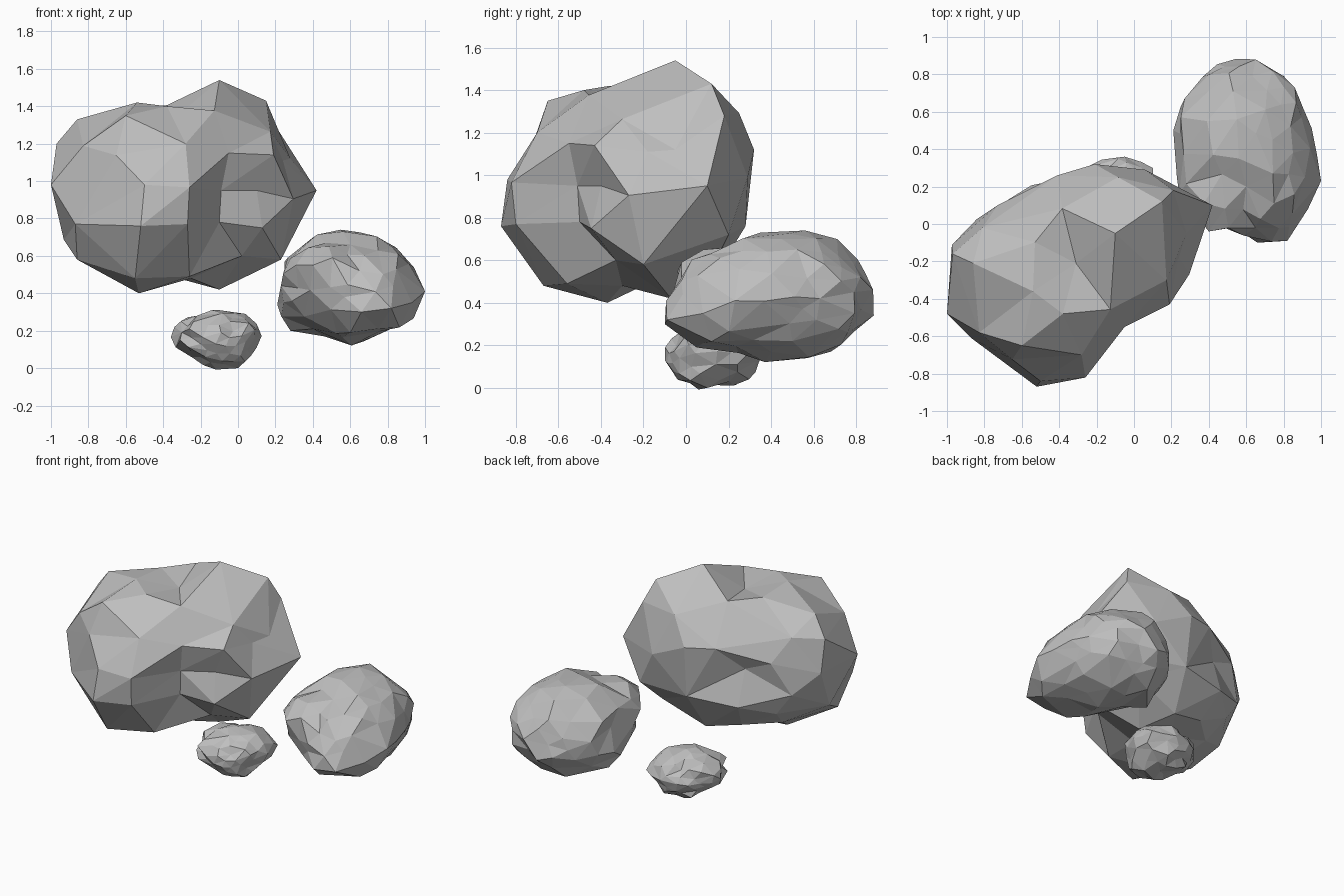
import bpy
import bmesh
import random
from mathutils import Vector

default_cube = bpy.data.objects.get("Cube")
if default_cube:
    bpy.data.objects.remove(default_cube, do_unlink=True)


def make_material(name, colour):
    material = bpy.data.materials.new(name)
    material.use_nodes = True
    material.diffuse_color = colour
    shader = material.node_tree.nodes["Principled BSDF"]
    shader.inputs["Base Color"].default_value = colour
    shader.inputs["Roughness"].default_value = 0.9
    return material


def blended_radius(direction, landmarks):
    """Radius between the landmarks, weighted towards the nearest ones."""
    total = weight_sum = 0.0
    for landmark in landmarks:
        weight = direction.angle(landmark) ** -3
        total += weight * landmark.length
        weight_sum += weight
    return total / weight_sum


def boulder(name, centre, radii, corners, spacing, rough, seed, material):
    """Faceted rock through the given corners (in hundredths of a unit).

    Gaps between the corners are filled from a jittered sphere, then all the
    points are joined up by wrapping a hull round their directions.
    """
    rng = random.Random(seed)
    centre, radii = Vector(centre), Vector(radii)

    def to_unit(point):
        offset = point - centre
        return Vector([o / r for o, r in zip(offset, radii)])

    landmarks = [to_unit(Vector(corner) / 100) for corner in corners]
    points = list(landmarks)

    # Fill the gaps between the corners, with more dents than bumps
    sphere = bmesh.new()
    bmesh.ops.create_icosphere(sphere, subdivisions=3, radius=1)
    for vert in sphere.verts:
        jitter = Vector([rng.uniform(-1, 1) for axis in range(3)])
        direction = (vert.co + jitter * spacing * 0.3).normalized()
        if min(direction.angle(point) for point in points) > spacing:
            radius = blended_radius(direction, landmarks)
            points.append(direction * radius * (1 + rng.uniform(-rough, rough / 2)))
    sphere.free()

    # Join on the unit sphere, then push every point out to its place
    bm = bmesh.new()
    places = {bm.verts.new(point.normalized()): point for point in points}
    bmesh.ops.convex_hull(bm, input=list(bm.verts))
    for vert, point in places.items():
        vert.co = centre + Vector([p * r for p, r in zip(point, radii)])
    bmesh.ops.recalc_face_normals(bm, faces=bm.faces)

    mesh = bpy.data.meshes.new(name)
    bm.to_mesh(mesh)
    bm.free()
    mesh.materials.append(material)
    rock = bpy.data.objects.new(name, mesh)
    bpy.context.collection.objects.link(rock)
    return rock


stone = make_material("grey stone", (0.52, 0.52, 0.52, 1))

# Large boulder: crown, right flank, front, back, then underside
large_corners = [
    (-10, -5, 154), (15, 12, 143), (-54, -36, 142), (-31, -21, 136), (-86, -21, 133),
    (-60, -65, 135), (-38, -48, 140), (21, 18, 128), (-81, -2, 122),
    (42, 10, 95), (28, -5, 112), (24, -18, 111), (19, -43, 114), (10, -40, 95), (23, -20, 58),
    (-5, -55, 115), (-28, -70, 120), (-27, -80, 77), (-10, -50, 78), (-9, -51, 95),
    (-52, -87, 76), (-50, -84, 98), (-87, -61, 77), (-100, -48, 98), (-97, -16, 120),
    (-73, 10, 106), (-55, 13, 99), (-41, 26, 114), (-21, 32, 112), (6, 29, 99),
    (22, 20, 72), (-20, 28, 76),
    (-86, -46, 58), (-53, -37, 40), (-55, -67, 48), (2, -33, 60), (-10, -7, 42),
    (-25, -30, 48), (-24, 12, 50), (-43, -14, 51), (8, 15, 62),
]
boulder("large_boulder", (-0.3, -0.27, 0.95), (0.68, 0.58, 0.55),
        large_corners, 0.33, 0.03, 4, stone)

# Medium boulder: rim, crown, then underside
medium_corners = [
    (21, 50, 34), (27, 67, 46), (37, 79, 42), (65, 88, 46), (80, 79, 45), (90, 63, 42),
    (100, 23, 41), (93, 8, 35), (82, -9, 32), (66, -10, 30), (40, -4, 55), (29, 14, 36),
    (25, 57, 57), (39, 55, 69), (55, 56, 74), (56, 35, 73), (74, 45, 70), (85, 38, 64),
    (53, 71, 70), (65, -2, 52), (60, 20, 66), (74, 82, 52), (31, 7, 55), (57, -4, 38),
    (55, 57, 14), (73, 40, 17), (84, 50, 22), (46, 68, 17), (28, 46, 20), (40, 35, 21),
    (60, 5, 19),
]
boulder("medium_boulder", (0.61, 0.38, 0.43), (0.37, 0.48, 0.3),
        medium_corners, 0.24, 0.09, 9, stone)

# Small boulder: rim, crown, then underside
small_corners = [
    (-34, 10, 22), (-31, 16, 10), (10, 8, 21), (10, 14, 11), (-5, 36, 16), (10, 30, 17),
    (-18, 32, 20), (-12, -10, 13), (-10, -7, 23), (4, -3, 14), (-26, -8, 21), (-31, -2, 15),
    (-22, 8, 28), (-10, 14, 31), (4, 15, 29), (0, 10, 0), (-8, 22, 1), (-25, 12, 6),
]
boulder("small_boulder", (-0.11, 0.13, 0.16), (0.22, 0.23, 0.155),
        small_corners, 0.25, 0.13, 2, stone)
